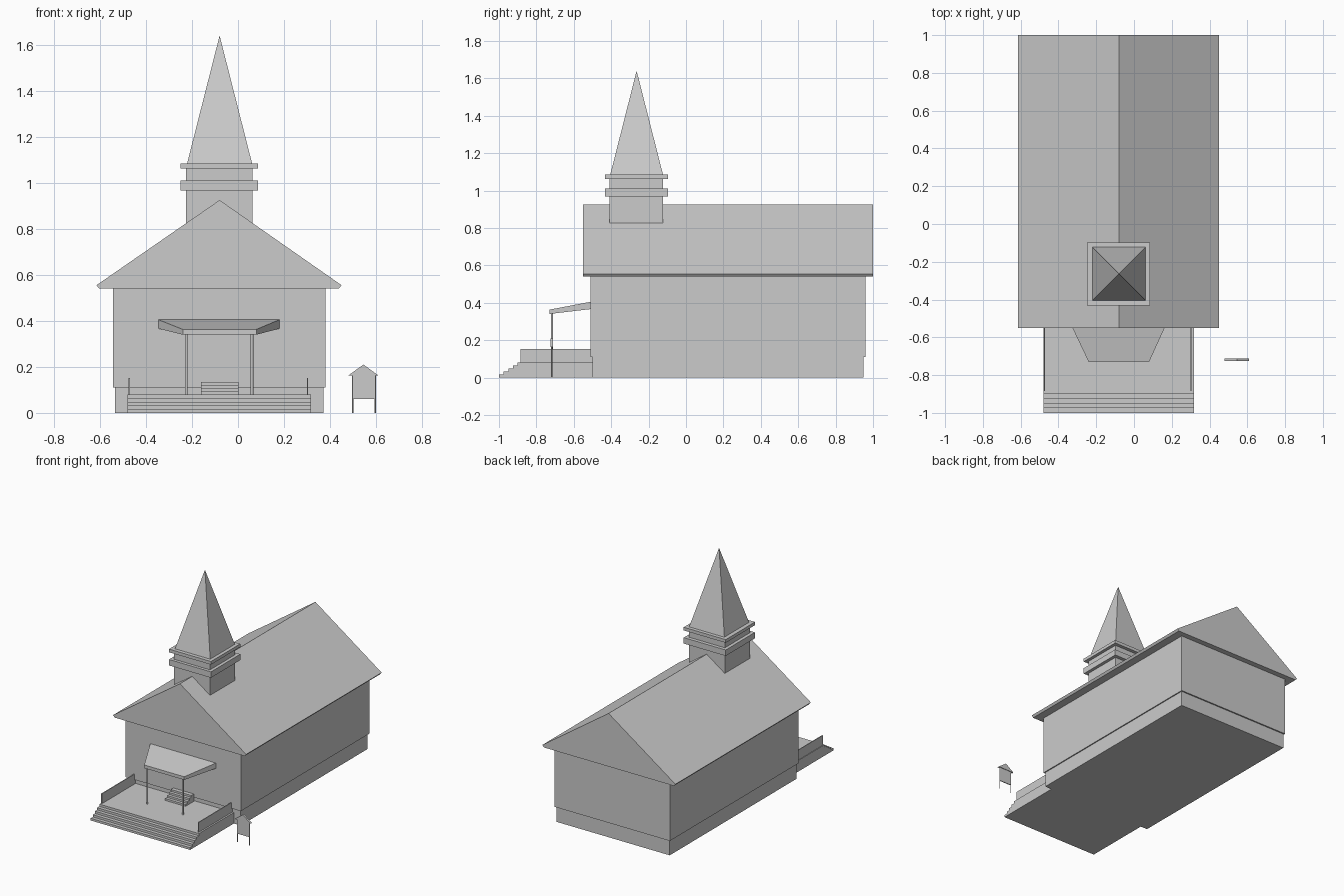
import bpy
import bmesh

cube = bpy.data.objects.get("Cube")
if cube:
    bpy.data.objects.remove(cube, do_unlink=True)

grey = bpy.data.materials.new("plain grey")
grey.use_nodes = True
GREY = (0.6, 0.6, 0.6, 1)
grey.diffuse_color = GREY
grey.node_tree.nodes["Principled BSDF"].inputs["Base Color"].default_value = GREY


def finish(name, bm):
    bmesh.ops.recalc_face_normals(bm, faces=bm.faces)
    mesh = bpy.data.meshes.new(name)
    bm.to_mesh(mesh)
    bm.free()
    mesh.materials.append(grey)
    obj = bpy.data.objects.new(name, mesh)
    bpy.context.collection.objects.link(obj)
    return obj


def loft(name, lower, upper):
    """Solid between two matching rings of points."""
    bm = bmesh.new()
    a = [bm.verts.new(p) for p in lower]
    b = [bm.verts.new(p) for p in upper]
    bm.faces.new(a)
    bm.faces.new(b)
    for i in range(len(a)):
        j = (i + 1) % len(a)
        bm.faces.new((a[i], a[j], b[j], b[i]))
    return finish(name, bm)


def rect(x0, x1, y0, y1, z):
    return [(x0, y0, z), (x1, y0, z), (x1, y1, z), (x0, y1, z)]


def box(name, x, y, z):
    return loft(name, rect(*x, *y, z[0]), rect(*x, *y, z[1]))


def extrude_y(name, profile, y0, y1):
    return loft(name, [(x, y0, z) for x, z in profile], [(x, y1, z) for x, z in profile])


def extrude_x(name, profile, x0, x1):
    return loft(name, [(x0, y, z) for y, z in profile], [(x1, y, z) for y, z in profile])


def stairs(y_front, y_back, z0, rise, run, count):
    """Side profile of a flight rising towards +y."""
    pts = [(y_back, z0), (y_front, z0)]
    for i in range(count):
        z = z0 + rise * (i + 1)
        pts.append((y_front + run * i, z))
        pts.append((y_front + run * (i + 1) if i < count - 1 else y_back, z))
    return pts


def post(name, x, y, z0, z1, radius, sides):
    bm = bmesh.new()
    bmesh.ops.create_cone(bm, cap_ends=True, segments=sides, radius1=radius,
                          radius2=radius, depth=z1 - z0)
    bmesh.ops.translate(bm, verts=bm.verts, vec=(x, y, (z0 + z1) / 2))
    return finish(name, bm)


# Main hall
MID = -0.08
box("foundation", (-0.535, 0.372), (-0.5, 0.95), (0, 0.11))
box("hall_walls", (-0.543, 0.38), (-0.51, 0.96), (0.11, 0.54))
extrude_y("gable_roof", [(-0.603, 0.54), (0.438, 0.54), (0.45, 0.555),
                         (MID, 0.925), (-0.615, 0.555)], -0.55, 1.0)

# Steeple
box("tower", (-0.226, 0.063), (-0.41, -0.122), (0.825, 1.07))
for name, z in (("lower_cornice", (0.967, 1.01)), ("upper_cornice", (1.062, 1.085))):
    box(name, (-0.25, 0.086), (-0.432, -0.097), z)
bm = bmesh.new()
base = [bm.verts.new(p) for p in rect(-0.221, 0.061, -0.405, -0.123, 1.085)]
tip = bm.verts.new((MID, -0.264, 1.64))
bm.faces.new(base)
for i in range(4):
    bm.faces.new((base[i], base[(i + 1) % 4], tip))
finish("spire", bm)

# Porch with front steps and low side walls
extrude_x("porch_and_steps", stairs(-1.0, -0.5, 0, 0.016, 0.025, 5), -0.48, 0.317)
for side, x in (("right", -0.473), ("left", 0.302)):
    box(side + "_porch_wall", (x - 0.003, x + 0.003), (-0.885, -0.5), (0.078, 0.152))
extrude_x("door_steps", stairs(-0.605, -0.505, 0.08, 0.0135, 0.022, 4), -0.16, 0.003)

# Canopy on two posts
loft("canopy",
     [(-0.24, -0.73, 0.34), (0.08, -0.73, 0.34), (0.18, -0.51, 0.366), (-0.345, -0.51, 0.366)],
     [(-0.24, -0.73, 0.363), (0.08, -0.73, 0.363), (0.18, -0.51, 0.405), (-0.345, -0.51, 0.405)])
for side, x in (("right", -0.225), ("left", 0.061)):
    post(side + "_canopy_post", x, -0.717, 0.08, 0.345, 0.006, 12)

# Notice board
box("notice_board", (0.5, 0.595), (-0.721, -0.715), (0.06, 0.165))
for side, x in (("right", 0.498), ("left", 0.596)):
    post(side + "_board_post", x, -0.718, 0, 0.165, 0.003, 8)
extrude_y("board_roof", [(0.48, 0.163), (0.61, 0.163), (0.545, 0.21)], -0.725, -0.711)
